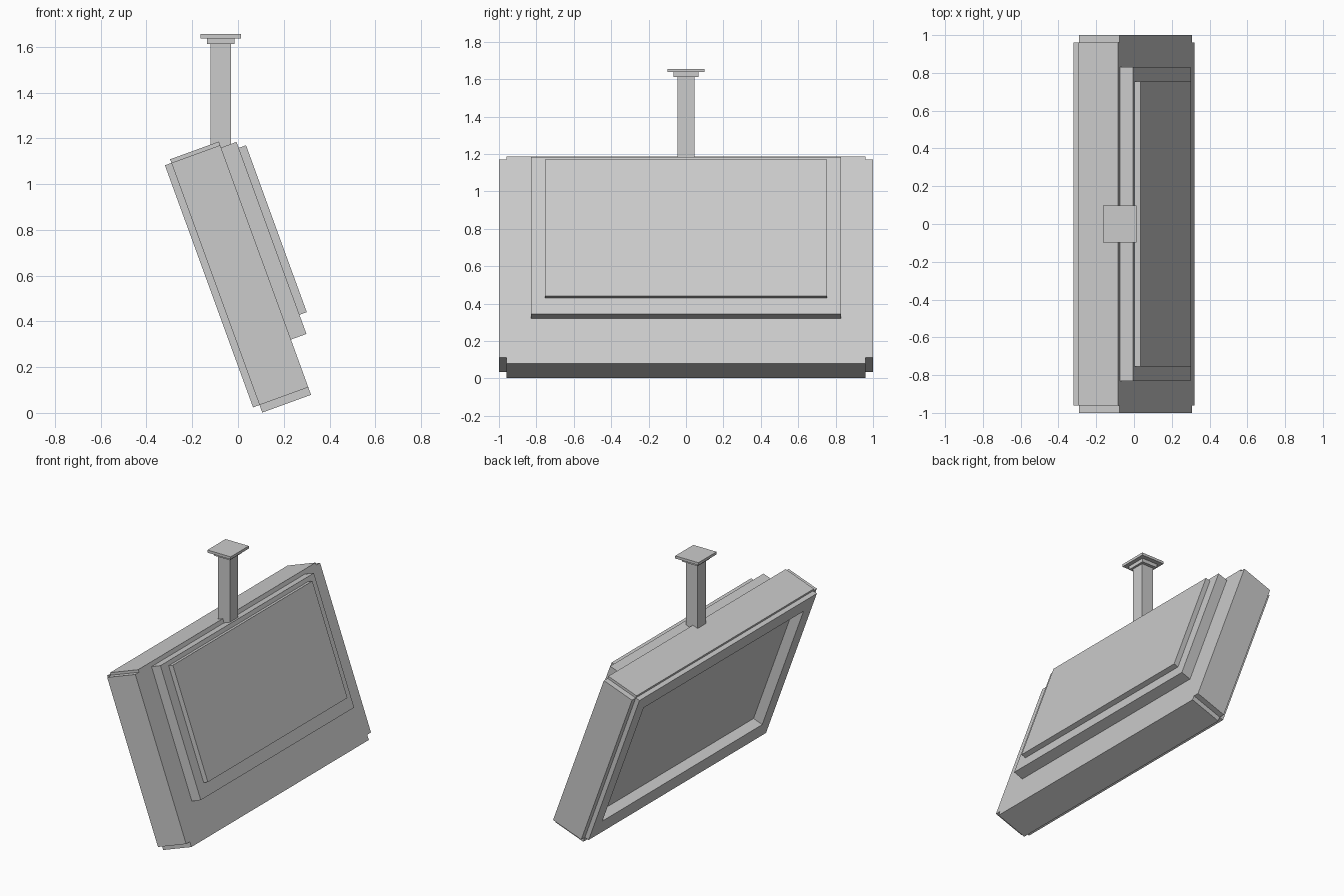
import bpy, bmesh, math
from mathutils import Matrix

if "Cube" in bpy.data.objects:
    bpy.data.objects.remove(bpy.data.objects["Cube"])

# Tilted frame of the set: x = depth, z = height along the panel
TILT = Matrix.Rotation(math.radians(-20), 4, 'Y')


def prism(name, outline, x0, x1, matrix=TILT):
    """Extrude a (y, z) outline from x0 to x1."""
    bm = bmesh.new()
    face = bm.faces.new([bm.verts.new((x0, y, z)) for y, z in outline])
    ext = bmesh.ops.extrude_face_region(bm, geom=[face])
    moved = [v for v in ext['geom'] if isinstance(v, bmesh.types.BMVert)]
    bmesh.ops.translate(bm, verts=moved, vec=(x1 - x0, 0, 0))
    bmesh.ops.recalc_face_normals(bm, faces=bm.faces)
    bm.transform(matrix)
    me = bpy.data.meshes.new(name)
    bm.to_mesh(me)
    bm.free()
    ob = bpy.data.objects.new(name, me)
    bpy.context.collection.objects.link(ob)
    return ob


def box(name, x0, x1, half_y, z0, z1, matrix=TILT):
    return prism(name, [(-half_y, z0), (half_y, z0), (half_y, z1), (-half_y, z1)],
                 x0, x1, matrix)


# Main casing with notched corners
half = [(0.96, -0.035), (0.96, 0.0), (1.0, 0.0), (1.0, 1.126), (0.96, 1.126), (0.96, 1.143)]
casing = prism("casing", half + [(-y, z) for y, z in reversed(half)], 0.1, 0.327)

# Screen bezel, and the recess cut through it into the casing
bezel = box("screen_bezel", 0.07, 0.105, 0.96, 0.0, 1.126)
cutter = box("screen_recess_cutter", 0.0, 0.14, 0.865, 0.11, 1.025)
cutter.hide_render = True
cutter.display_type = 'WIRE'
for ob in (casing, bezel):
    mod = ob.modifiers.new("recess", 'BOOLEAN')
    mod.operation = 'DIFFERENCE'
    mod.solver = 'EXACT'
    mod.object = cutter
    bpy.context.view_layer.objects.active = ob
    bpy.ops.object.modifier_apply(modifier=mod.name)
bpy.data.objects.remove(cutter)

# Stepped rear housing
box("rear_housing", 0.32, 0.399, 0.83, 0.222, 1.115)
box("rear_cover", 0.39, 0.433, 0.755, 0.311, 1.087)

# Ceiling mount: post and two stacked plates
UPRIGHT = Matrix.Translation((-0.075, 0, 0))
for name, hx, hy, z0, z1 in (("mount_post", 0.045, 0.045, 1.12, 1.612),
                             ("mount_collar", 0.06, 0.067, 1.612, 1.637),
                             ("ceiling_plate", 0.088, 0.098, 1.637, 1.655)):
    box(name, -hx, hx, hy, z0, z1, UPRIGHT)
